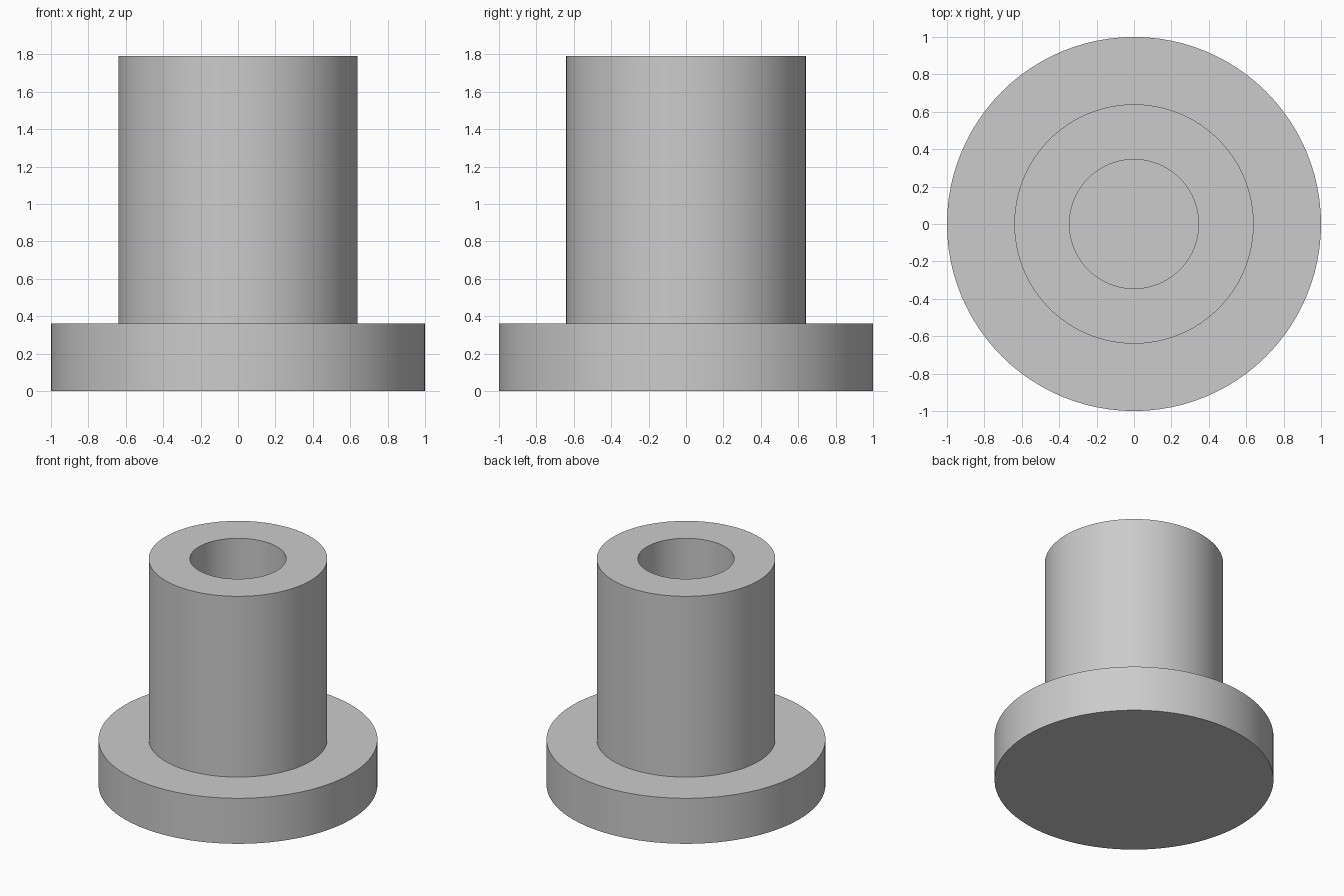
import bpy
import bmesh
import math

cube = bpy.data.objects.get("Cube")
if cube:
    bpy.data.objects.remove(cube, do_unlink=True)

SEGMENTS = 96
FLANGE_R, BOSS_R, BORE_R = 1.0, 0.64, 0.345
FLANGE_TOP, BOSS_TOP = 0.36, 1.79
BORE_FLOOR = FLANGE_TOP

# Plain grey material
grey = bpy.data.materials.new("plain_grey")
grey.use_nodes = True
colour = (0.6, 0.6, 0.6, 1)
grey.diffuse_color = colour
grey.node_tree.nodes["Principled BSDF"].inputs["Base Color"].default_value = colour

# Half section of the flanged bush with its blind bore, from axis to axis
profile = [(0, 0), (FLANGE_R, 0), (FLANGE_R, FLANGE_TOP), (BOSS_R, FLANGE_TOP),
           (BOSS_R, BOSS_TOP), (BORE_R, BOSS_TOP), (BORE_R, BORE_FLOOR), (0, BORE_FLOOR)]

# Spin the section into one closed solid
bm = bmesh.new()
verts = [bm.verts.new((r, 0, z)) for r, z in profile]
edges = [bm.edges.new(pair) for pair in zip(verts, verts[1:])]
bmesh.ops.spin(bm, geom=verts + edges, cent=(0, 0, 0), axis=(0, 0, 1),
               angle=math.tau, steps=SEGMENTS)
bmesh.ops.remove_doubles(bm, verts=bm.verts, dist=0.0001)
bmesh.ops.recalc_face_normals(bm, faces=bm.faces)
mesh = bpy.data.meshes.new("flanged_bush")
bm.to_mesh(mesh)
bm.free()
mesh.materials.append(grey)

bush = bpy.data.objects.new("flanged_bush", mesh)
bpy.context.collection.objects.link(bush)
bpy.ops.object.select_all(action="DESELECT")
bush.select_set(True)
bpy.context.view_layer.objects.active = bush
bpy.ops.object.shade_smooth_by_angle(angle=math.radians(30))
